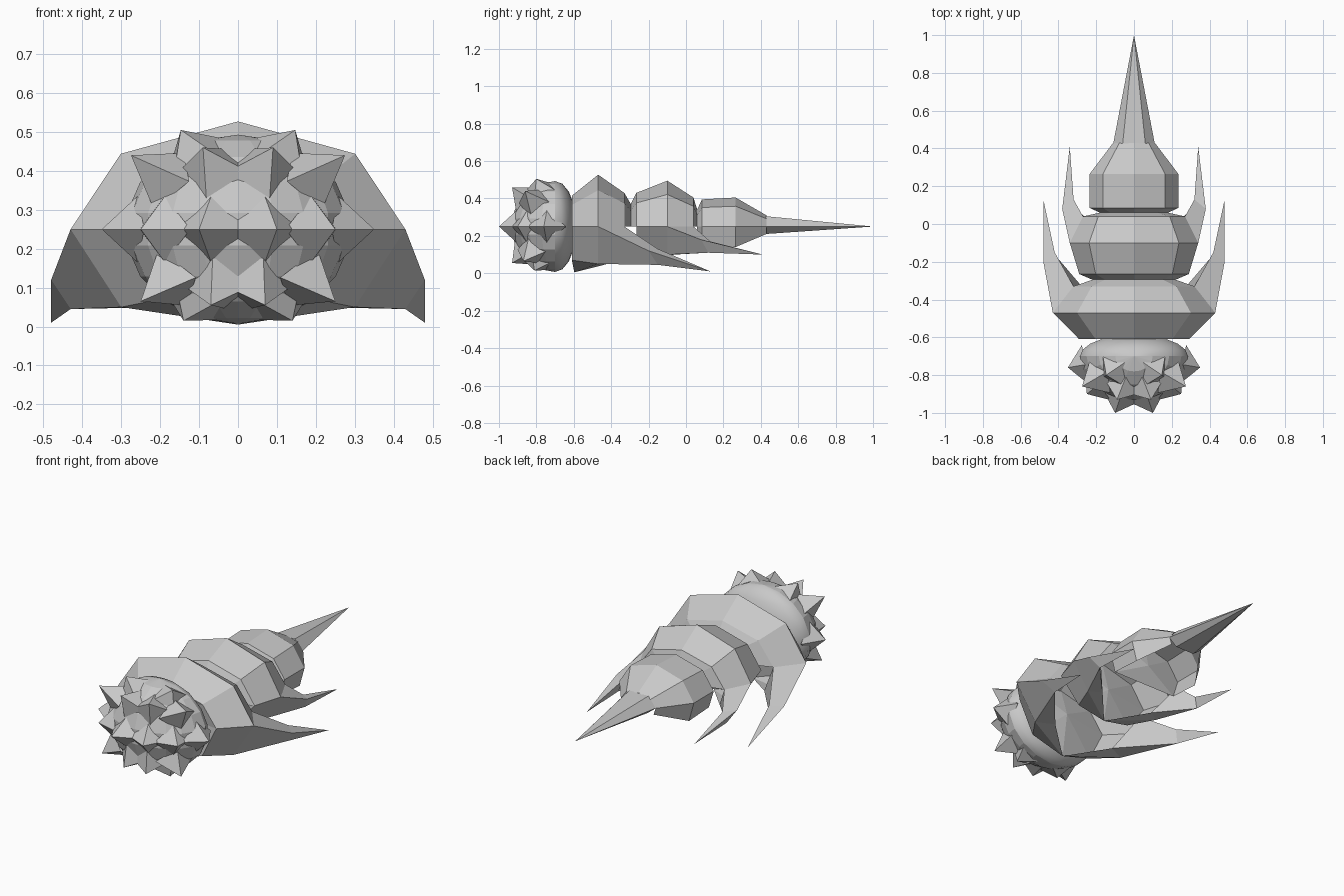
import bpy, bmesh, math
from mathutils import Vector

if "Cube" in bpy.data.objects:
    bpy.data.objects.remove(bpy.data.objects["Cube"])

grey = bpy.data.materials.new("shell_grey")
grey.diffuse_color = (0.58, 0.58, 0.58, 1)
grey.use_nodes = True
grey.node_tree.nodes["Principled BSDF"].inputs["Base Color"].default_value = grey.diffuse_color
MID = 0.25  # height of the body axis


def finish(bm, name):
    bmesh.ops.remove_doubles(bm, verts=bm.verts[:], dist=0.0005)
    bmesh.ops.recalc_face_normals(bm, faces=bm.faces[:])
    me = bpy.data.meshes.new(name)
    bm.to_mesh(me)
    bm.free()
    me.materials.append(grey)
    ob = bpy.data.objects.new(name, me)
    bpy.context.collection.objects.link(ob)
    return ob


def arch(y, w, h):
    """Cross-section points over the back, from one side to the other."""
    half = [(w, 0), (0.7 * w, 0.7 * h), (0, h)]
    pts = half + [(-x, z) for x, z in half[1::-1]]
    return [(x, y, MID + z) for x, z in pts]


def loft(bm, rings):
    loops = [[bm.verts.new(p) for p in r] for r in rings]
    for a, b in zip(loops, loops[1:]):
        for i in range(len(a) - 1):
            bm.faces.new((a[i], a[i + 1], b[i + 1], b[i]))
    return loops


def fan(bm, points, apex):
    """Shallow cone closing the front of a hollow segment."""
    vs = [bm.verts.new(p) for p in points]
    tip = bm.verts.new(apex)
    for i in range(len(vs)):
        bm.faces.new((vs[i], vs[(i + 1) % len(vs)], tip))


def armour(name, sections, pts, faces):
    """Arched back plate with a mirrored underside and swept claws."""
    bm = bmesh.new()
    loft(bm, [arch(*s) for s in sections])
    for s in (1, -1):
        vs = {k: bm.verts.new((s * x, y, z)) for k, (x, y, z) in pts.items()}
        for f in faces.split():
            bm.faces.new([vs[k] for k in f])
    # front closure around the rim
    y, w, h = next(s for s in sections if abs(s[0] - pts["P"][1]) < 1e-4)
    (rx, ry, rz), q = pts["R"], pts["Q"]
    rim = arch(y, w, h) + [(-rx, ry, rz), q, (rx, ry, rz)]
    fan(bm, rim, (0, y + 0.05, 0.25))
    return finish(bm, name)


# P/R front rim, Q belly, A/B widest corners, C/D/E claw root, T claw tip,
# F rear rim, G inner belly edge
CLAW = "PABR RBQ QBG BDG ACDB CTD AFEC CET EDT FGDE"

# Front armour segment
armour("front_segment",
       [(-0.61, 0.29, 0.165), (-0.47, 0.43, 0.277), (-0.33, 0.32, 0.18), (-0.295, 0.22, 0.12)],
       dict(P=(0.29, -0.61, 0.25), R=(0.2, -0.61, 0.07), Q=(0, -0.597, 0.005),
            A=(0.43, -0.47, 0.25), B=(0.3, -0.47, 0.05), C=(0.48, -0.2, 0.12),
            D=(0.43, -0.15, 0.045), T=(0.48, 0.13, 0.01), E=(0.42, -0.15, 0.13),
            F=(0.32, -0.33, 0.25), G=(0.2, -0.42, 0.05)), CLAW)

# Middle armour segment
armour("middle_segment",
       [(-0.295, 0.22, 0.12), (-0.265, 0.29, 0.18), (-0.1, 0.34, 0.245),
        (0.04, 0.27, 0.155), (0.06, 0.18, 0.09)],
       dict(P=(0.29, -0.265, 0.25), R=(0.17, -0.26, 0.11), Q=(0, -0.25, 0.07),
            A=(0.34, -0.1, 0.25), B=(0.24, -0.1, 0.1), C=(0.38, 0.08, 0.18),
            D=(0.34, 0.12, 0.11), T=(0.34, 0.41, 0.1), E=(0.32, 0.13, 0.17),
            F=(0.27, 0.04, 0.25), G=(0.17, -0.06, 0.1)), CLAW)

# Rear segment: hollow hood with side walls, open underneath
bm = bmesh.new()
rings = []
for y, w, h, d in [(0.06, 0.18, 0.09, 0.07), (0.085, 0.235, 0.145, 0.1),
                   (0.265, 0.235, 0.155, 0.11), (0.43, 0.11, 0.06, 0.04)]:
    rings.append([(0.87 * w, y, MID - d)] + arch(y, w, h) + [(-0.87 * w, y, MID - d)])
loft(bm, rings)
fan(bm, rings[1], (0, 0.12, 0.25))
finish(bm, "rear_segment")

# Tail spike
bm = bmesh.new()
base = [bm.verts.new((x, 0.425, z)) for x, z in
        [(0.11, 0.25), (0.06, 0.305), (-0.06, 0.305), (-0.11, 0.25), (-0.06, 0.21), (0.06, 0.21)]]
tip = bm.verts.new((0, 1.0, 0.25))
for i in range(6):
    bm.faces.new((base[i], base[(i + 1) % 6], tip))
finish(bm, "tail_spike")

# Head: faceted face, smooth shallow rear
HC, HR, BACK = Vector((0, -0.70, 0.25)), Vector((0.29, 0.235, 0.243)), 0.115
bm = bmesh.new()
bmesh.ops.create_uvsphere(bm, u_segments=20, v_segments=9, radius=1)
for v in bm.verts:
    x, y, z = v.co
    v.co = HC + Vector((HR.x * x, (BACK if y > 0 else HR.y) * y, HR.z * z))
for f in bm.faces:
    f.smooth = f.calc_center_median().y > HC.y
finish(bm, "head")

# Head spikes: four-sided pyramids seated on the head, mirrored left and right
bm = bmesh.new()
tips = [(0.1, -1.0, 0.25), (0.35, -0.76, 0.25), (0.25, -0.9, 0.25),
        (0.09, -0.93, 0.46), (0.07, -0.93, 0.055), (0.275, -0.86, 0.44),
        (0.25, -0.87, 0.065), (0.147, -0.8, 0.505), (0.14, -0.81, 0.015)]
for x, y, z in tips:
    for s in (1, -1):
        t = Vector((s * x, y, z))
        d = t - HC
        k = math.sqrt(sum((a / b) ** 2 for a, b in zip(d, HR)))
        seat = HC + d * (0.91 / k)
        n = d.normalized()
        side = n.cross(Vector((0, 0, 1))).normalized()
        up = side.cross(n)
        ring = [bm.verts.new(seat + side * a * 0.105 + up * b * 0.085)
                for a, b in [(1, 0), (0, 1), (-1, 0), (0, -1)]]
        apex = bm.verts.new(t)
        for i in range(4):
            bm.faces.new((ring[i], ring[(i + 1) % 4], apex))
finish(bm, "head_spikes")
